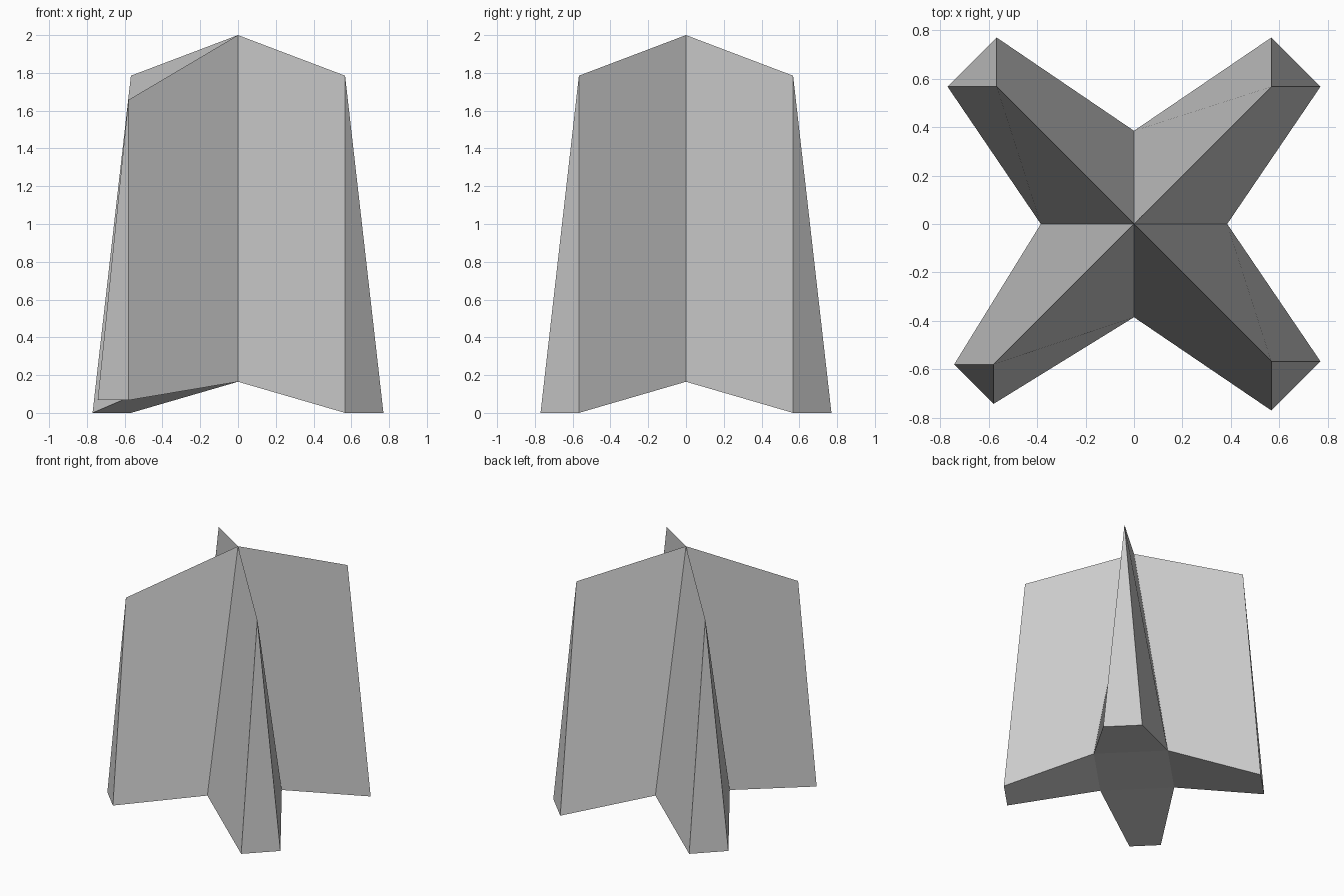
import bpy, bmesh
from mathutils import Matrix, Vector
from math import radians

if "Cube" in bpy.data.objects:
    bpy.data.objects.remove(bpy.data.objects["Cube"])

VALLEY_R, VALLEY_Z = 0.385, 0.165
# per fin: ridge tip offset, ridge height, foot reach, foot height (third fin is shorter)
FULL = (0.567, 1.785, 0.77, 0.0)
SHORT = (0.58, 1.657, 0.743, 0.067)
FINS = [FULL, FULL, SHORT, FULL]

bm = bmesh.new()


def turned(k, x, y, z):
    """Vertex rotated k quarter turns around the z axis."""
    return bm.verts.new(Matrix.Rotation(radians(90 * k), 3, 'Z') @ Vector((x, y, z)))


# shared peak and the four inner corners between the fins
peak = bm.verts.new((0, 0, 2))
valleys = [turned(k, VALLEY_R, 0, VALLEY_Z) for k in range(4)]

# four tapered fins: two sides, triangular end, sloping underside
for k, (tip, tip_z, reach, foot_z) in enumerate(FINS):
    v0, v1 = valleys[k], valleys[(k + 1) % 4]
    ridge = turned(k, tip, tip, tip_z)
    foot0 = turned(k, reach, tip, foot_z)
    foot1 = turned(k, tip, reach, foot_z)
    bm.faces.new((v1, peak, ridge, foot1))
    bm.faces.new((peak, v0, foot0, ridge))
    bm.faces.new((foot0, foot1, ridge))
    bm.faces.new((v0, v1, foot1, foot0))

# flat centre of the underside
bm.faces.new(valleys[::-1])

mesh = bpy.data.meshes.new("four_fin_body")
bm.to_mesh(mesh)
bm.free()
body = bpy.data.objects.new("four_fin_body", mesh)
bpy.context.collection.objects.link(body)
